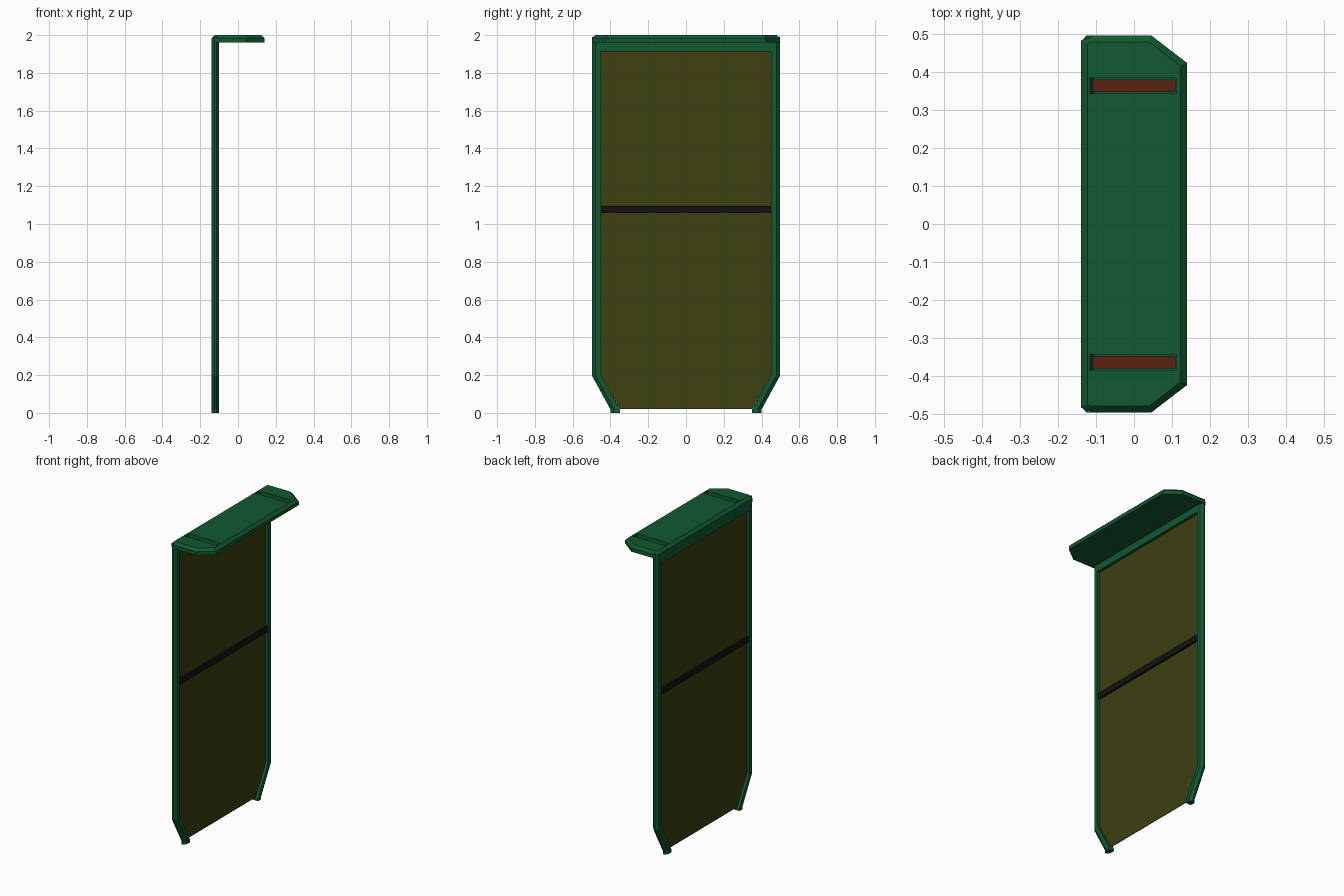
import bpy, bmesh

if "Cube" in bpy.data.objects:
    bpy.data.objects.remove(bpy.data.objects["Cube"])


def mat(name, rgb):
    m = bpy.data.materials.new(name)
    m.diffuse_color = (*rgb, 1)
    m.use_nodes = True
    m.node_tree.nodes["Principled BSDF"].inputs["Base Color"].default_value = m.diffuse_color
    return m


GREEN = mat("green_paint", (0.006, 0.1, 0.032))
OLIVE = mat("olive_panel", (0.045, 0.05, 0.005))
BLACK = mat("black_bar", (0.006, 0.006, 0.005))
RED = mat("red_strip", (0.1, 0.016, 0.006))


def finish(name, bm, material):
    bmesh.ops.recalc_face_normals(bm, faces=bm.faces)
    me = bpy.data.meshes.new(name)
    bm.to_mesh(me)
    bm.free()
    ob = bpy.data.objects.new(name, me)
    bpy.context.collection.objects.link(ob)
    if material:
        me.materials.append(material)
    return ob


def box(name, lo, hi, material):
    bm = bmesh.new()
    bmesh.ops.create_cube(bm, size=1)
    for v in bm.verts:
        v.co = [(a + b) / 2 + c * (b - a) for a, b, c in zip(lo, hi, v.co)]
    return finish(name, bm, material)


def prism(points, step):
    """Extrude a closed outline of 3D points along step."""
    bm = bmesh.new()
    face = bm.faces.new([bm.verts.new(p) for p in points])
    ext = bmesh.ops.extrude_face_region(bm, geom=[face], use_keep_orig=True)
    bmesh.ops.translate(bm, vec=step, verts=[g for g in ext["geom"] if isinstance(g, bmesh.types.BMVert)])
    return bm


def mirrored(half):
    return half + [(-a, b) for a, b in reversed(half)]


# Frame: chamfered tube swept between an outer and an inner (y, z) path
outer = mirrored([(0.40, 0), (0.40, 0.018), (0.497, 0.195), (0.497, 1.99)])
inner = mirrored([(0.35, 0), (0.35, 0.018), (0.453, 0.205), (0.453, 1.914)])
section = [(-0.14, 0.4), (-0.125, 0), (-0.115, 0), (-0.10, 0.4), (-0.10, 1), (-0.14, 1)]
bm = bmesh.new()
rings = [[bm.verts.new((x, o[0] + (i[0] - o[0]) * t, o[1] + (i[1] - o[1]) * t))
          for x, t in section] for o, i in zip(outer, inner)]
for a, b in zip(rings, rings[1:]):
    for k in range(6):
        bm.faces.new((a[k], a[(k + 1) % 6], b[(k + 1) % 6], b[k]))
bm.faces.new(rings[0])
bm.faces.new(rings[-1])
finish("frame", bm, GREEN)

# Panel and its crossbar
sheet = mirrored([(0.35, 0.02), (0.455, 0.205), (0.455, 1.916)])
finish("panel", prism([(-0.122, y, z) for y, z in sheet], (0.004, 0, 0)), OLIVE)
box("crossbar", (-0.135, -0.453, 1.058), (-0.105, 0.453, 1.096), BLACK)

# Canopy: clipped corners and bevelled top rim
plan = [(0.14, 0.424), (0.045, 0.497), (-0.122, 0.497), (-0.14, 0.482)]
plan += [(x, -y) for x, y in reversed(plan)]
bm = prism([(x, y, 1.96) for x, y in plan], (0, 0, 0.04))
rim = [e for e in bm.edges if all(v.co.z > 1.99 for v in e.verts)]
bmesh.ops.bevel(bm, geom=rim, offset=0.017, segments=1, affect='EDGES')
canopy = finish("canopy", bm, GREEN)

# Grooves in the canopy with coloured strips on their floors
for side in (-1, 1):
    y = 0.364 * side
    cutter = box("groove_cutter", (-0.116, y - 0.02, 1.972), (0.112, y + 0.02, 2.05), None)
    cutter.hide_render = True
    cut = canopy.modifiers.new("groove", 'BOOLEAN')
    cut.operation = 'DIFFERENCE'
    cut.solver = 'EXACT'
    cut.object = cutter
    bpy.context.view_layer.objects.active = canopy
    bpy.ops.object.modifier_apply(modifier=cut.name)
    bpy.data.objects.remove(cutter)
    box("strip_light", (-0.112, y - 0.016, 1.97), (0.109, y + 0.016, 1.976), RED)
